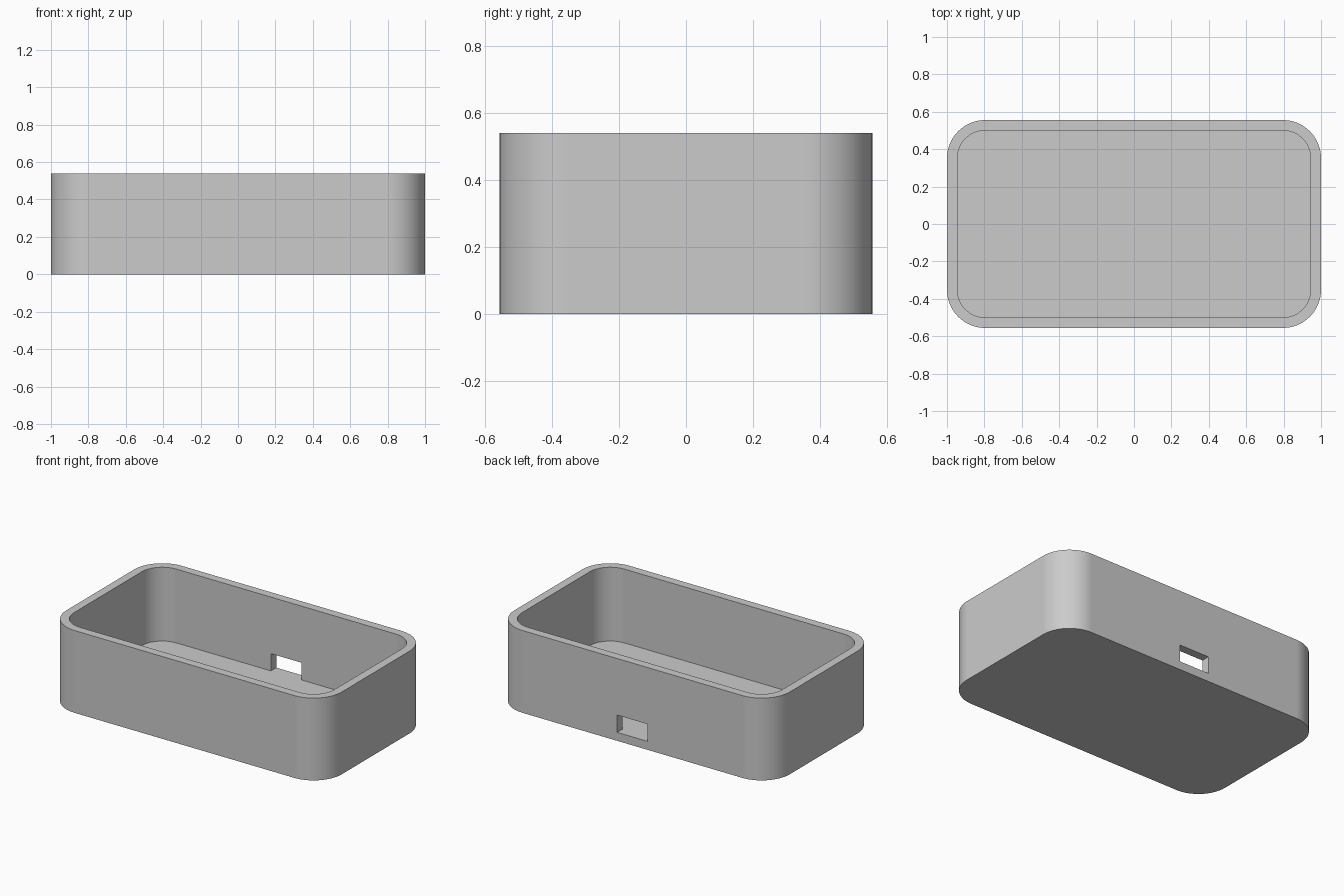
import bpy
import bmesh
from math import cos, sin, pi, radians

if "Cube" in bpy.data.objects:
    bpy.data.objects.remove(bpy.data.objects["Cube"], do_unlink=True)

LENGTH, WIDTH, HEIGHT = 2.0, 1.111, 0.54
WALL = 0.0556
RADIUS = 0.204
STEPS = 16


def make_material(name, rgb):
    mat = bpy.data.materials.new(name)
    mat.use_nodes = True
    mat.diffuse_color = (*rgb, 1)
    mat.node_tree.nodes["Principled BSDF"].inputs["Base Color"].default_value = (*rgb, 1)
    return mat


def rounded_block(name, length, width, radius, z0, z1):
    """Upright block with rounded vertical corners."""
    bm = bmesh.new()
    cx, cy = length / 2 - radius, width / 2 - radius
    corners = [(cx, cy), (-cx, cy), (-cx, -cy), (cx, -cy)]
    outline = []
    for i, (x, y) in enumerate(corners):
        for k in range(STEPS + 1):
            a = (i + k / STEPS) * pi / 2
            outline.append(bm.verts.new((x + radius * cos(a), y + radius * sin(a), z0)))
    base = bm.faces.new(outline)
    top = bmesh.ops.extrude_face_region(bm, geom=[base])["geom"]
    bmesh.ops.translate(bm, vec=(0, 0, z1 - z0),
                        verts=[g for g in top if isinstance(g, bmesh.types.BMVert)])
    bmesh.ops.recalc_face_normals(bm, faces=bm.faces)
    mesh = bpy.data.meshes.new(name)
    bm.to_mesh(mesh)
    bm.free()
    obj = bpy.data.objects.new(name, mesh)
    bpy.context.collection.objects.link(obj)
    return obj


def cut(target, cutter):
    """Subtract the cutter from the target, then discard it."""
    mod = target.modifiers.new("cut", "BOOLEAN")
    mod.operation = "DIFFERENCE"
    mod.solver = "EXACT"
    mod.object = cutter
    bpy.context.view_layer.objects.active = target
    bpy.ops.object.modifier_apply(modifier=mod.name)
    bpy.data.objects.remove(cutter, do_unlink=True)


# Open tray: outer shell with an inner cavity
tray = rounded_block("enclosure_tray", LENGTH, WIDTH, RADIUS, 0, HEIGHT)
cavity = rounded_block("cavity_cutter", LENGTH - 2 * WALL, WIDTH - 2 * WALL,
                       RADIUS - WALL, WALL, HEIGHT + 0.2)
cut(tray, cavity)

# Port opening in the back wall, level with the floor
bpy.ops.mesh.primitive_cube_add(size=1, location=(0, WIDTH / 2, WALL + 0.0565))
port = bpy.context.object
port.name = "port_cutter"
port.scale = (0.222, 0.3, 0.113)
cut(tray, port)

# Grey finish, smooth rounded corners and crisp rims
tray.data.materials.clear()
tray.data.materials.append(make_material("grey_plastic", (0.6, 0.6, 0.6)))
bpy.ops.object.select_all(action="DESELECT")
tray.select_set(True)
bpy.context.view_layer.objects.active = tray
bpy.ops.object.shade_smooth_by_angle(angle=radians(30))
weighted = tray.modifiers.new("weighted_normals", "WEIGHTED_NORMAL")
weighted.keep_sharp = True
